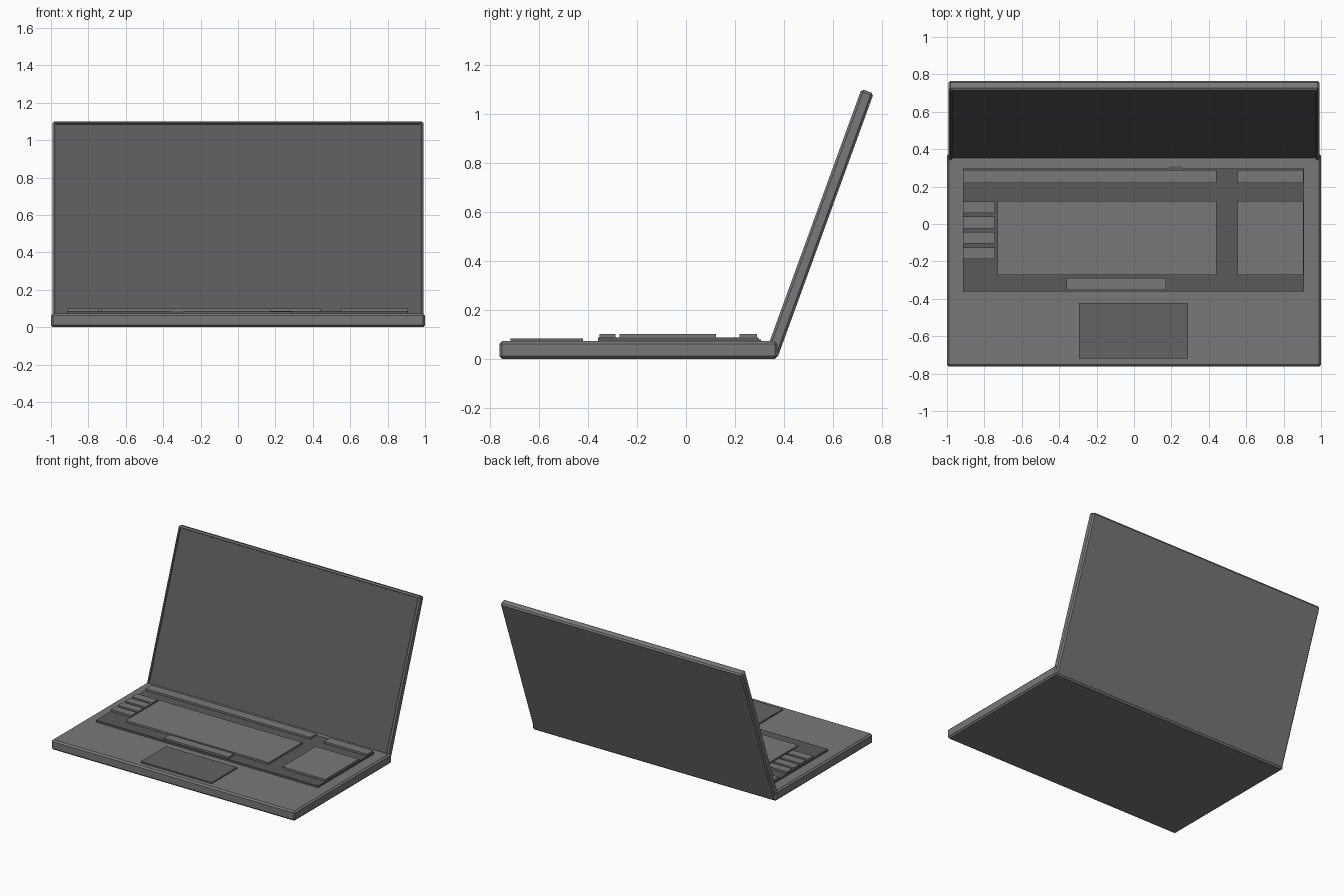
import bpy, bmesh, math
from mathutils import Matrix

if "Cube" in bpy.data.objects:
    bpy.data.objects.remove(bpy.data.objects["Cube"])


def material(name, v):
    m = bpy.data.materials.new(name)
    m.diffuse_color = (v, v, v, 1)
    m.use_nodes = True
    m.node_tree.nodes["Principled BSDF"].inputs["Base Color"].default_value = m.diffuse_color
    return m


BODY = material("body_grey", 0.19)
DARK = material("dark_grey", 0.10)
PAD = material("pad_grey", 0.125)


def box(name, x, y, z, mat, bevel=0.0, recess=None, matrix=None):
    """Box from (min, max) ranges, with optional chamfer and recessed front."""
    bm = bmesh.new()
    bmesh.ops.create_cube(bm, size=1)
    for v in bm.verts:
        for i, (lo, hi) in enumerate((x, y, z)):
            v.co[i] = hi if v.co[i] > 0 else lo
    if bevel:
        bmesh.ops.bevel(bm, geom=bm.edges[:], offset=bevel, segments=1,
                        profile=0.5, affect='EDGES')
    if recess:
        rim, depth = recess
        bm.normal_update()
        front = min(bm.faces, key=lambda f: f.calc_center_median().y)
        bmesh.ops.inset_region(bm, faces=[front], thickness=rim)
        inner = bmesh.ops.inset_region(bm, faces=[front], thickness=0.0005)
        for v in front.verts:
            v.co.y += depth
    bmesh.ops.recalc_face_normals(bm, faces=bm.faces[:])
    me = bpy.data.meshes.new(name)
    bm.to_mesh(me)
    bm.free()
    me.materials.append(mat)
    ob = bpy.data.objects.new(name, me)
    if matrix:
        ob.matrix_world = matrix
    bpy.context.collection.objects.link(ob)
    return ob


# Lower body
box("base", (-1, 1), (-0.763, 0.375), (0, 0.073), BODY, bevel=0.011)

# Lid, leaning back 20 degrees, with the screen set into its frame
tilt = Matrix.Translation((0, 0.323, 0.02)) @ Matrix.Rotation(math.radians(-20), 4, 'X')
box("lid", (-0.992, 0.992), (0, 0.053), (0, 1.153), BODY, bevel=0.010,
    recess=(0.008, 0.012), matrix=tilt)
box("screen", (-0.973, 0.973), (0.009, 0.016), (0.019, 1.134), DARK, matrix=tilt)

# Keyboard tray and touchpad
box("keyboard_tray", (-0.915, 0.909), (-0.36, 0.297), (0.06, 0.087), DARK)
box("touchpad", (-0.295, 0.288), (-0.718, -0.422), (0.06, 0.083), PAD)
box("tray_tab", (0.185, 0.26), (0.28, 0.307), (0.06, 0.079), DARK)

# Key blocks: two rows of main and number-pad blocks, plus the space bar
KEY_Z = (0.08, 0.101)
for label, xs in (("main", (-0.73, 0.442)), ("number", (0.554, 0.907))):
    box(label + "_keys", xs, (-0.272, 0.122), KEY_Z, BODY)
    left = -0.913 if label == "main" else xs[0]
    box(label + "_function_row", (left, xs[1]), (0.218, 0.29), KEY_Z, BODY)
box("space_bar", (-0.36, 0.17), (-0.354, -0.288), KEY_Z, BODY)

# Column of side keys
for i in range(4):
    top = 0.121 - i * 0.082
    box(f"side_key_{i + 1}", (-0.913, -0.744), (top - 0.062, top), KEY_Z, BODY)
